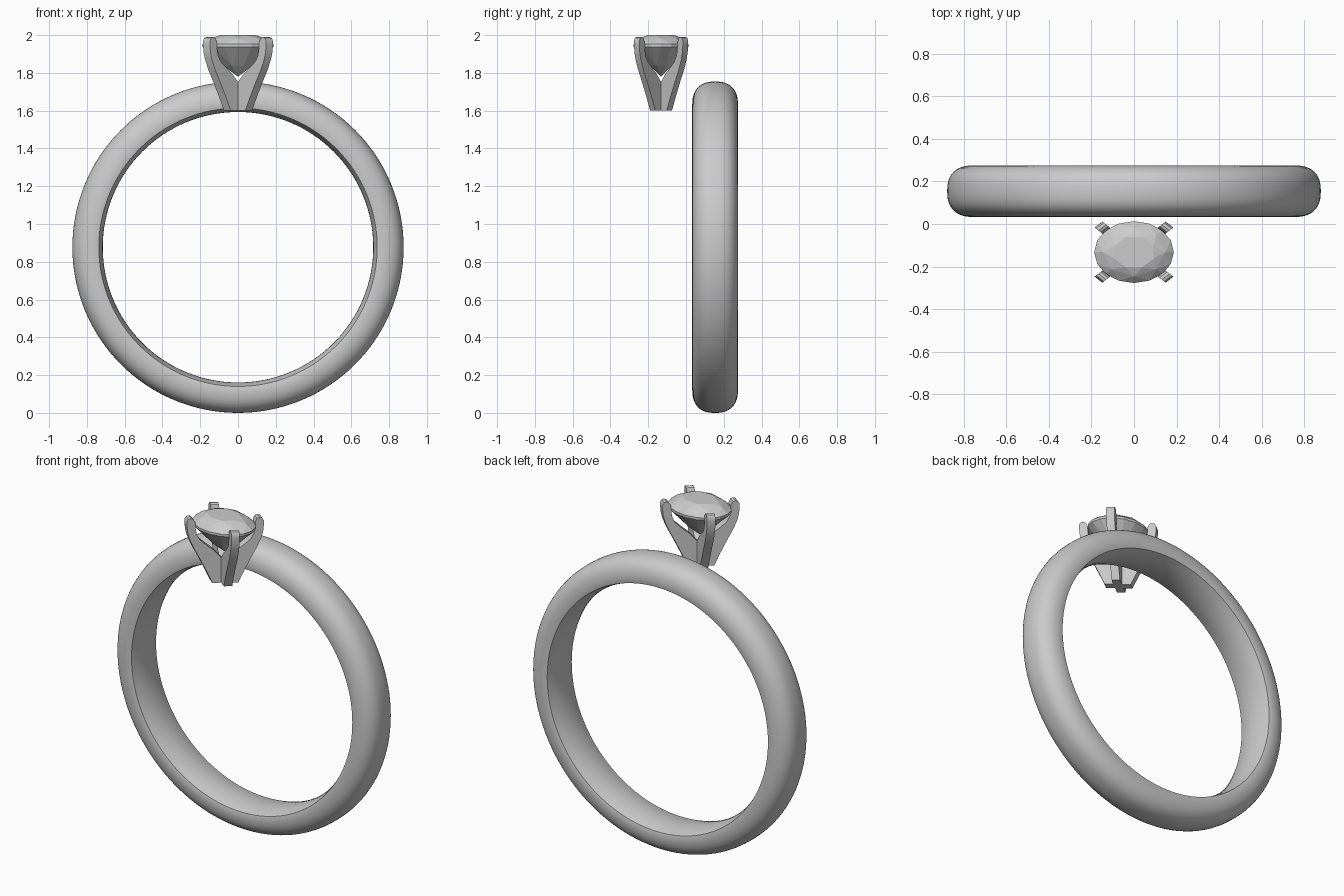
import bpy, bmesh, math
from mathutils import Vector

if "Cube" in bpy.data.objects:
    bpy.data.objects.remove(bpy.data.objects["Cube"])

RING_Y, RING_Z = 0.154, 0.877      # centre of the band
HEAD_Y, SQUASH = -0.132, 0.775     # centre of the setting and its oval ratio


def make_object(name, bm):
    bmesh.ops.recalc_face_normals(bm, faces=bm.faces)
    me = bpy.data.meshes.new(name)
    bm.to_mesh(me)
    bm.free()
    ob = bpy.data.objects.new(name, me)
    bpy.context.collection.objects.link(ob)
    return ob


def smooth(ob, angle):
    bpy.ops.object.select_all(action='DESELECT')
    ob.select_set(True)
    bpy.context.view_layer.objects.active = ob
    bpy.ops.object.shade_smooth_by_angle(angle=math.radians(angle))


# Band: domed outside, comfort-fit inside, revolved about the y axis
profile = []
for i in range(25):
    a = math.pi * i / 24
    c, s = math.cos(a), max(math.sin(a), 0)
    y = 0.121 * math.copysign(abs(c) ** 0.8, c)
    profile.append((y, 0.755 + 0.122 * s ** 0.85))
inside = [(-0.117 + 0.234 * i / 8) for i in range(9)]
profile += [(y, 0.716 + 0.021 * (y / 0.117) ** 2) for y in inside]

bm = bmesh.new()
SEG = 128
rings = []
for k in range(SEG):
    a = 2 * math.pi * k / SEG
    rings.append([bm.verts.new((r * math.cos(a), RING_Y + y, RING_Z + r * math.sin(a)))
                  for y, r in profile])
n = len(profile)
for k in range(SEG):
    p, q = rings[k], rings[(k + 1) % SEG]
    for i in range(n):
        j = (i + 1) % n
        bm.faces.new((p[i], p[j], q[j], q[i]))
smooth(make_object("ring_band", bm), 40)

# Prongs: one curved outline (radius, height), extruded and set on the diagonals
outline = [(0, 1.6), (0.08, 1.6), (0.115, 1.67), (0.158, 1.75), (0.193, 1.81),
           (0.221, 1.87), (0.232, 1.91), (0.236, 1.95), (0.235, 1.972), (0.226, 1.986),
           (0.21, 1.99), (0.195, 1.984), (0.184, 1.965), (0.182, 1.93), (0.175, 1.893),
           (0.155, 1.86), (0.11, 1.825), (0.068, 1.795), (0.0255, 1.752), (0, 1.735)]
HALF = 0.0255
for name, deg in (("back_right", 45), ("back_left", 135),
                  ("front_left", 225), ("front_right", 315)):
    a = math.radians(deg)
    u = Vector((math.cos(a), math.sin(a)))
    v = Vector((-u.y, u.x))
    bm = bmesh.new()
    sides = []
    for s in (-HALF, HALF):
        row = []
        for r, z in outline:
            p = u * r + v * s
            row.append(bm.verts.new((p.x, HEAD_Y + p.y * SQUASH, z)))
        sides.append(row)
        bm.faces.new(row)
    m = len(outline)
    for i in range(m):
        j = (i + 1) % m
        bm.faces.new((sides[0][i], sides[0][j], sides[1][j], sides[1][i]))
    smooth(make_object(name + "_prong", bm), 35)

# Oval brilliant-cut stone: hull over facet rings (count, turn, radius, height)
bm = bmesh.new()
for count, turn, r, z in ((8, 0.5, 0.1, 2.0), (8, 0, 0.147, 1.983),
                          (16, 0, 0.187, 1.952), (16, 0, 0.187, 1.938),
                          (8, 0.5, 0.08, 1.836), (1, 0, 0, 1.78)):
    for k in range(count):
        a = 2 * math.pi * (k + turn) / count
        bm.verts.new((r * math.cos(a), HEAD_Y + SQUASH * r * math.sin(a), z))
bmesh.ops.convex_hull(bm, input=bm.verts)
make_object("oval_stone", bm)
